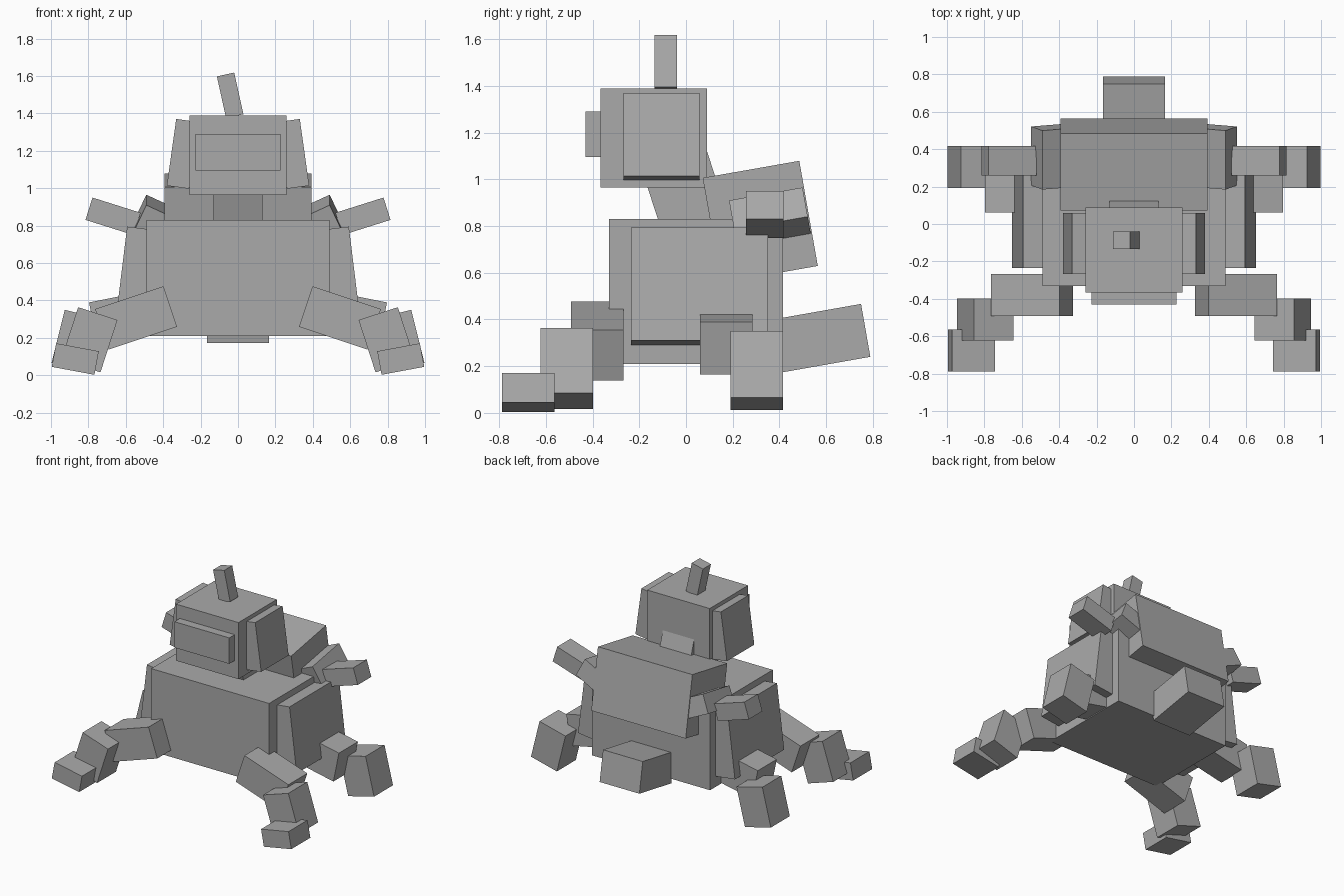
import bpy, bmesh, math
from mathutils import Matrix, Vector

if "Cube" in bpy.data.objects:
    bpy.data.objects.remove(bpy.data.objects["Cube"])

grey = bpy.data.materials.new("plain_grey")
grey.diffuse_color = (0.4, 0.4, 0.4, 1)
grey.use_nodes = True
grey.node_tree.nodes["Principled BSDF"].inputs["Base Color"].default_value = grey.diffuse_color


def box(name, center, size, rx=0, ry=0, pair=False):
    """Box tilted about y then x (degrees); pair adds a copy mirrored in x."""
    for side, label in ((1, "right_"), (-1, "left_")) if pair else ((1, ""),):
        mesh = bpy.data.meshes.new(label + name)
        bm = bmesh.new()
        rot = (Matrix.Rotation(math.radians(rx), 4, 'X')
               @ Matrix.Rotation(math.radians(ry * side), 4, 'Y'))
        pos = Vector((center[0] * side, center[1], center[2]))
        bmesh.ops.create_cube(bm, size=1, matrix=Matrix.Translation(pos) @ rot
                              @ Matrix.Diagonal((*size, 1)))
        bm.to_mesh(mesh)
        bm.free()
        mesh.materials.append(grey)
        bpy.context.collection.objects.link(bpy.data.objects.new(label + name, mesh))


# Torso, side armour, pack and tail
box("body", (0, 0.042, 0.52), (0.98, 0.745, 0.62))
box("side_panel", (0.543, 0.058, 0.543), (0.16, 0.585, 0.488), ry=-7, pair=True)
box("backpack", (0, 0.318, 0.818), (0.785, 0.42, 0.457), rx=10)
box("tail", (0, 0.58, 0.32), (0.33, 0.385, 0.23), rx=10)

# Neck and head
box("neck", (0, -0.007, 0.95), (0.26, 0.29, 0.45), rx=18)
box("head", (0, -0.138, 1.177), (0.52, 0.455, 0.425))
box("visor", (0, -0.39, 1.193), (0.456, 0.08, 0.195))
box("ear_panel", (0.296, -0.105, 1.184), (0.12, 0.325, 0.36), ry=-8, pair=True)
box("antenna", (-0.042, -0.087, 1.497), (0.095, 0.095, 0.228), ry=-12.5)

# Front legs
box("front_upper_leg", (0.545, -0.38, 0.307), (0.385, 0.225, 0.228), ry=18.5, pair=True)
box("front_lower_leg", (0.795, -0.511, 0.19), (0.221, 0.225, 0.294), ry=-18, pair=True)
box("front_foot", (0.87, -0.676, 0.087), (0.232, 0.226, 0.128), ry=-10.5, pair=True)

# Hind legs
box("hind_upper_leg", (0.585, 0.173, 0.315), (0.385, 0.225, 0.23), ry=11.5, pair=True)
box("hind_foot", (0.854, 0.304, 0.181), (0.222, 0.225, 0.293), ry=-14, pair=True)

# Arms
box("upper_arm", (0.393, 0.363, 0.817), (0.28, 0.32, 0.14), rx=10, ry=-25, pair=True)
box("forearm", (0.668, 0.338, 0.85), (0.27, 0.16, 0.125), ry=-17.5, pair=True)
